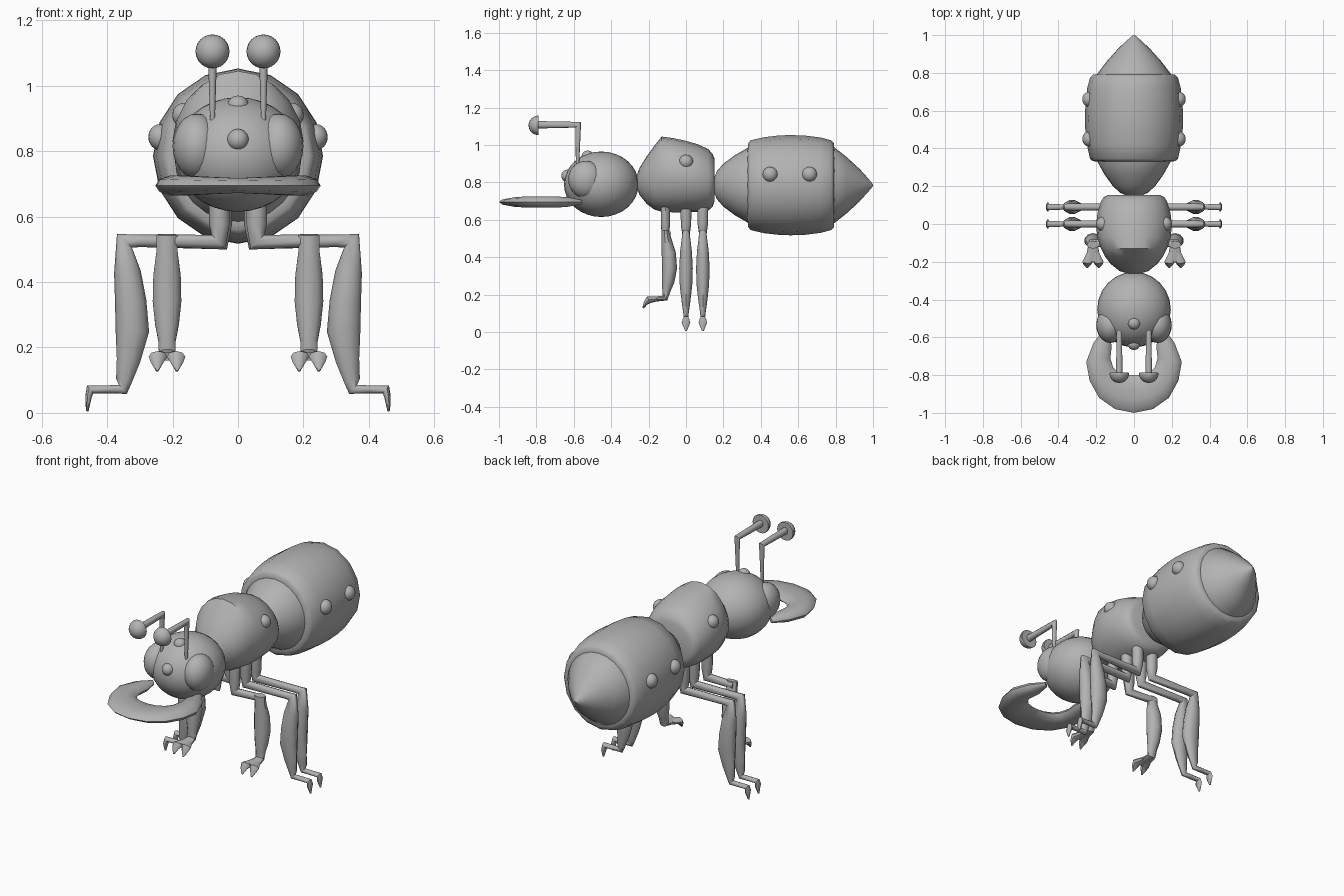
import bpy, bmesh, math
from mathutils import Vector as V

body_mat = bpy.data.materials.new("body grey")
body_mat.diffuse_color = (0.45, 0.45, 0.45, 1)
X, Y, Z = V((1, 0, 0)), V((0, 1, 0)), V((0, 0, 1))


def finish(name, bm, angle=40):
    bmesh.ops.recalc_face_normals(bm, faces=bm.faces[:])
    me = bpy.data.meshes.new(name)
    bm.to_mesh(me)
    bm.free()
    me.materials.append(body_mat)
    me.shade_smooth()
    me.set_sharp_from_angle(angle=math.radians(angle))
    ob = bpy.data.objects.new(name, me)
    bpy.context.collection.objects.link(ob)
    return ob


def loft(name, rings, sides=16, angle=40):
    """Skin a row of elliptical rings given as (centre, axis u, axis v)."""
    bm = bmesh.new()
    rows = []
    for c, u, v in rings:
        rows.append([bm.verts.new(c + u * math.cos(t) + v * math.sin(t))
                     for t in (2 * math.pi * i / sides for i in range(sides))])
    for r, s in zip(rows, rows[1:]):
        for i in range(sides):
            j = (i + 1) % sides
            bm.faces.new((r[i], r[j], s[j], s[i]))
    bm.faces.new(rows[0])
    bm.faces.new(rows[-1])
    return finish(name, bm, angle)


def tube(name, path, side, sides=10, sx=1, angle=40):
    """Mitred tube through (point, in-plane radius, radius along side)."""
    pts = [V((p[0][0] * sx, p[0][1], p[0][2])) for p in path]
    rings = []
    for i, (_, a, b) in enumerate(path):
        d0 = (pts[i] - pts[max(i - 1, 0)]).normalized()
        d1 = (pts[min(i + 1, len(pts) - 1)] - pts[i]).normalized()
        t = (d0 + d1).normalized()
        k = max(t.dot(d1 if d1.length else d0), 0.5)
        rings.append((pts[i], t.cross(side).normalized() * a / k, side * b))
    return loft(name, rings, sides, angle)


def ball(name, c, r, seg=20, rows=12, flat_back=False):
    bm = bmesh.new()
    bmesh.ops.create_uvsphere(bm, u_segments=seg, v_segments=rows, radius=1)
    for v in bm.verts:
        if flat_back:
            v.co.y = min(v.co.y, 0.05)
        v.co = V(c) + V((v.co.x * r[0], v.co.y * r[1], v.co.z * r[2]))
    return finish(name, bm)


# abdomen: pointed core with a thicker rounded band around it
def round_body(name, profile, z, sides):
    loft(name, [(V((0, y, z)), X * r * 0.97, Z * r) for y, r in profile], sides)


round_body("abdomen_core", [(0.15, 0.04), (0.165, 0.075), (0.20, 0.115), (0.26, 0.16), (0.33, 0.2),
                            (0.56, 0.22), (0.79, 0.205), (0.86, 0.15), (0.93, 0.085), (0.975, 0.035),
                            (1.0, 0.005)], 0.785, 24)
round_body("abdomen_band", [(0.33, 0.2), (0.333, 0.225), (0.345, 0.24), (0.42, 0.257), (0.50, 0.266),
                            (0.56, 0.268), (0.64, 0.265), (0.72, 0.255), (0.775, 0.24), (0.79, 0.225),
                            (0.793, 0.2)], 0.785, 16)

# thorax: (y, bottom, top, half width)
thorax = [(-0.262, 0.77, 0.84, 0.03), (-0.25, 0.735, 0.875, 0.075), (-0.21, 0.685, 0.94, 0.125),
          (-0.17, 0.655, 0.995, 0.155), (-0.13, 0.643, 1.045, 0.175), (-0.07, 0.64, 1.037, 0.195),
          (0.0, 0.64, 1.022, 0.2), (0.06, 0.642, 1.005, 0.193), (0.12, 0.65, 0.978, 0.175),
          (0.143, 0.67, 0.95, 0.16), (0.153, 0.70, 0.925, 0.14)]
loft("thorax", [(V((0, y, (a + b) / 2)), X * w, Z * (b - a) / 2) for y, a, b, w in thorax], 20, 50)

# head with forehead studs
ball("head", (0, -0.453, 0.79), (0.195, 0.2, 0.175), 24, 16)
ball("forehead_stud", (0, -0.635, 0.835), (0.033, 0.032, 0.033))
ball("crown_stud", (0, -0.525, 0.94), (0.033, 0.033, 0.03))

for s, tag in ((-1, "left"), (1, "right")):
    # cheek bulge
    ball("cheek_" + tag, (s * 0.125, -0.535, 0.815), (0.075, 0.095, 0.1))

    # antenna: stalk, forward arm, flat-backed knob
    x = 0.078
    tube("antenna_" + tag, [((x, -0.58, 0.86), 0.006, 0.006), ((x, -0.58, 0.9), 0.009, 0.008),
                            ((x, -0.576, 1.108), 0.015, 0.015), ((x, -0.80, 1.108), 0.02, 0.018)], X, 10, s)
    ball("antenna_knob_" + tag, (s * x, -0.79, 1.105), (0.052, 0.052, 0.052), 20, 12, True)

    # jaw: flat crescent from cheek to the middle
    outer = [(0.16, -0.555), (0.215, -0.63), (0.253, -0.73), (0.235, -0.83), (0.185, -0.92), (0.1, -0.98), (0, -1.0)]
    inner = [(0.13, -0.575), (0.118, -0.65), (0.125, -0.71), (0.11, -0.76), (0.085, -0.785), (0.045, -0.798), (0, -0.8)]
    thick = [0.012, 0.028, 0.032, 0.032, 0.03, 0.027, 0.024]
    loft("jaw_" + tag, [(V((s * (o[0] + i[0]) / 2, (o[1] + i[1]) / 2, 0.695)),
                         V((s * (o[0] - i[0]) / 2, (o[1] - i[1]) / 2, 0)), Z * t)
                        for o, i, t in zip(outer, inner, thick)], 10)

    # side studs
    ball("thorax_stud_" + tag, (s * 0.165, 0.0, 0.91), (0.036, 0.038, 0.038))
    for n, y in (("front", 0.45), ("rear", 0.66)):
        ball(f"abdomen_stud_{n}_{tag}", (s * 0.238, y, 0.843), (0.036, 0.04, 0.04))

    # middle and rear legs: hip, thigh, shin, foot and claw in one tube
    for n, y in (("middle", 0.0), ("rear", 0.09)):
        tube(f"{n}_leg_{tag}", [
            ((0.05, y, 0.68), 0.032, 0.031), ((0.05, y, 0.575), 0.031, 0.029),
            ((0.054, y, 0.522), 0.022, 0.02), ((0.30, y, 0.526), 0.019, 0.02),
            ((0.347, y, 0.526), 0.021, 0.02), ((0.338, y, 0.43), 0.041, 0.033),
            ((0.328, y, 0.34), 0.048, 0.038), ((0.323, y, 0.25), 0.051, 0.035),
            ((0.335, y, 0.16), 0.036, 0.024), ((0.348, y, 0.10), 0.025, 0.015),
            ((0.352, y, 0.072), 0.014, 0.012), ((0.40, y, 0.072), 0.012, 0.016),
            ((0.452, y, 0.072), 0.012, 0.016), ((0.457, y, 0.05), 0.01, 0.024),
            ((0.461, y, 0.005), 0.004, 0.005)], Y, 10, s, 50)

    # front leg: hip and thigh
    tube("front_thigh_" + tag, [
        ((0.057, -0.11, 0.68), 0.032, 0.026), ((0.057, -0.11, 0.575), 0.031, 0.026),
        ((0.06, -0.11, 0.522), 0.022, 0.02), ((0.235, -0.10, 0.526), 0.019, 0.02)], Y, 10, s)
    # front leg: shin bending forward into the foot
    x = 0.217
    tube("front_shin_" + tag, [
        ((x, -0.11, 0.545), 0.02, 0.034), ((x, -0.105, 0.50), 0.026, 0.033), ((x, -0.092, 0.42), 0.038, 0.044),
        ((x, -0.088, 0.34), 0.04, 0.046), ((x, -0.096, 0.27), 0.034, 0.038), ((x, -0.105, 0.22), 0.022, 0.028),
        ((x, -0.112, 0.182), 0.014, 0.026), ((x, -0.16, 0.176), 0.013, 0.036),
        ((x, -0.20, 0.172), 0.012, 0.045)], X, 10, s)
    # front foot: two pointed toes
    for d in (-1, 1):
        tube(f"front_toe_{'inner' if d < 0 else 'outer'}_{tag}", [
            ((x + d * 0.012, -0.15, 0.177), 0.012, 0.02), ((x + d * 0.028, -0.20, 0.172), 0.018, 0.028),
            ((x + d * 0.03, -0.215, 0.155), 0.012, 0.02), ((x + d * 0.03, -0.23, 0.128), 0.004, 0.004)], X, 8, s)
